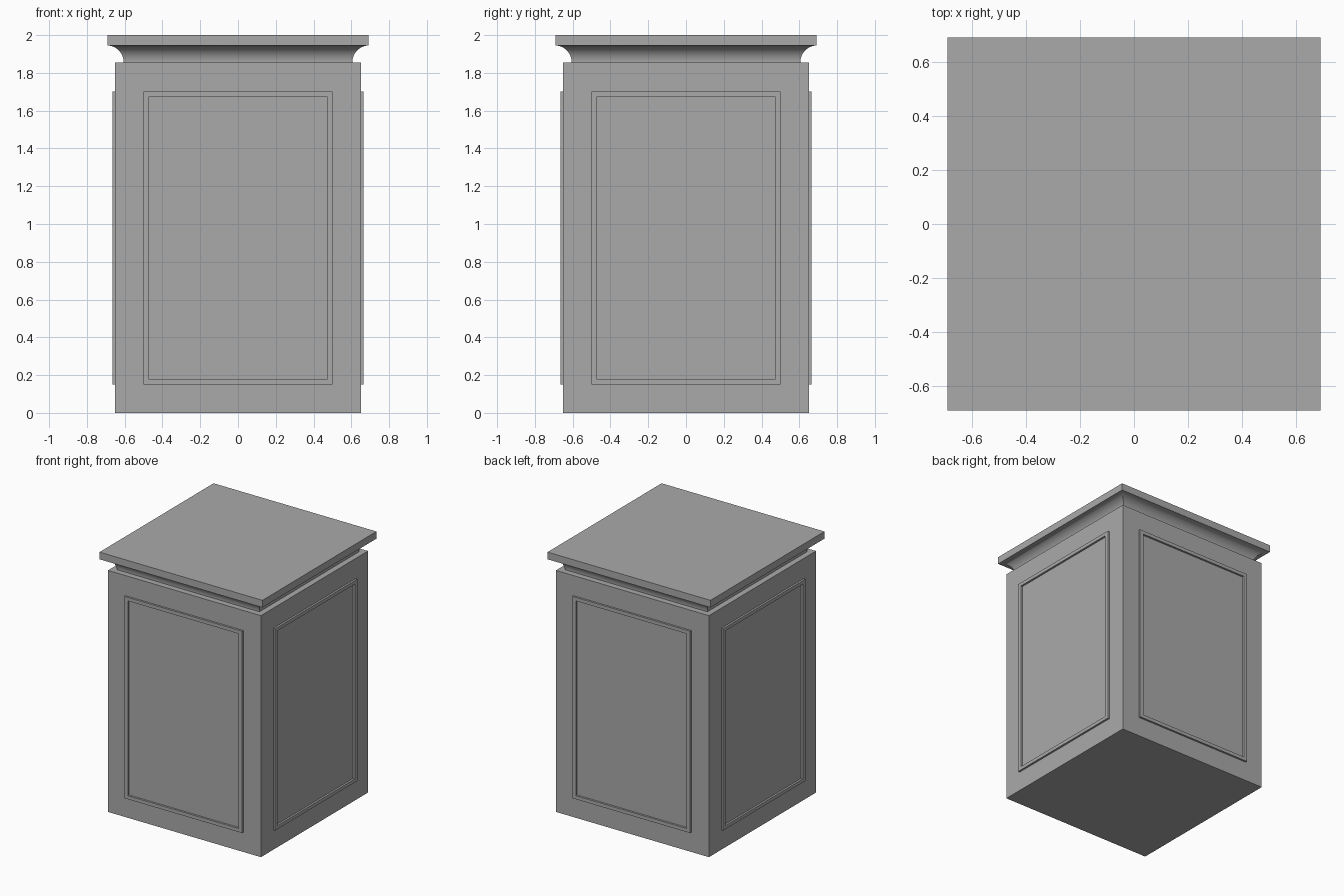
import bpy
import bmesh
from math import sin, cos, pi, radians
from mathutils import Matrix

cube = bpy.data.objects.get("Cube")
if cube:
    bpy.data.objects.remove(cube, do_unlink=True)

grey = bpy.data.materials.new("plain grey")
grey.use_nodes = True
grey.diffuse_color = (0.4, 0.4, 0.4, 1)
grey.node_tree.nodes["Principled BSDF"].inputs["Base Color"].default_value = grey.diffuse_color


def stack(name, rings, closed=False, matrix=Matrix()):
    """Join rectangular rings (half width, half depth, height) into a moulding."""
    bm = bmesh.new()
    loops = [[bm.verts.new((sx * w, sy * d, h))
              for sx, sy in ((-1, -1), (1, -1), (1, 1), (-1, 1))]
             for w, d, h in rings]
    pairs = list(zip(loops, loops[1:]))
    if closed:
        pairs.append((loops[-1], loops[0]))
    else:
        bm.faces.new(loops[0])
        bm.faces.new(loops[-1])
    for a, b in pairs:
        for i in range(4):
            j = (i + 1) % 4
            bm.faces.new((a[i], a[j], b[j], b[i]))
    bmesh.ops.recalc_face_normals(bm, faces=bm.faces)
    bm.transform(matrix)
    mesh = bpy.data.meshes.new(name)
    bm.to_mesh(mesh)
    bm.free()
    mesh.materials.append(grey)
    obj = bpy.data.objects.new(name, mesh)
    bpy.context.collection.objects.link(obj)
    return obj


BODY, BODY_TOP = 0.65, 1.855
SLAB, SLAB_BOTTOM = 0.692, 1.945

# Main block and top slab
stack("pedestal_body", [(BODY, BODY, 0), (BODY, BODY, BODY_TOP)])
stack("top_slab", [(SLAB, SLAB, SLAB_BOTTOM), (SLAB, SLAB, 2)])

# Concave neck moulding under the slab
radius, steps = SLAB_BOTTOM - BODY_TOP, 16
cove = []
for k in range(steps + 1):
    a = k / steps * pi / 2
    half = 0.605 + (SLAB - 0.605) * (1 - cos(a))
    cove.append((half, half, BODY_TOP + radius * sin(a)))
neck = stack("cove_neck", cove)
bpy.ops.object.select_all(action="DESELECT")
neck.select_set(True)
bpy.context.view_layer.objects.active = neck
bpy.ops.object.shade_smooth_by_angle(angle=radians(30))

# Raised rectangular frame on each side
proud = 0.015
frame = [(0.5, 0.775, -0.01), (0.5, 0.775, proud),
         (0.47, 0.748, proud), (0.47, 0.748, -0.01)]
for i, side in enumerate(("front", "left", "back", "right")):
    place = (Matrix.Rotation(i * pi / 2, 4, "Z")
             @ Matrix.Translation((0, -BODY, 0.926))
             @ Matrix.Rotation(pi / 2, 4, "X"))
    stack(side + "_panel_frame", frame, closed=True, matrix=place)
